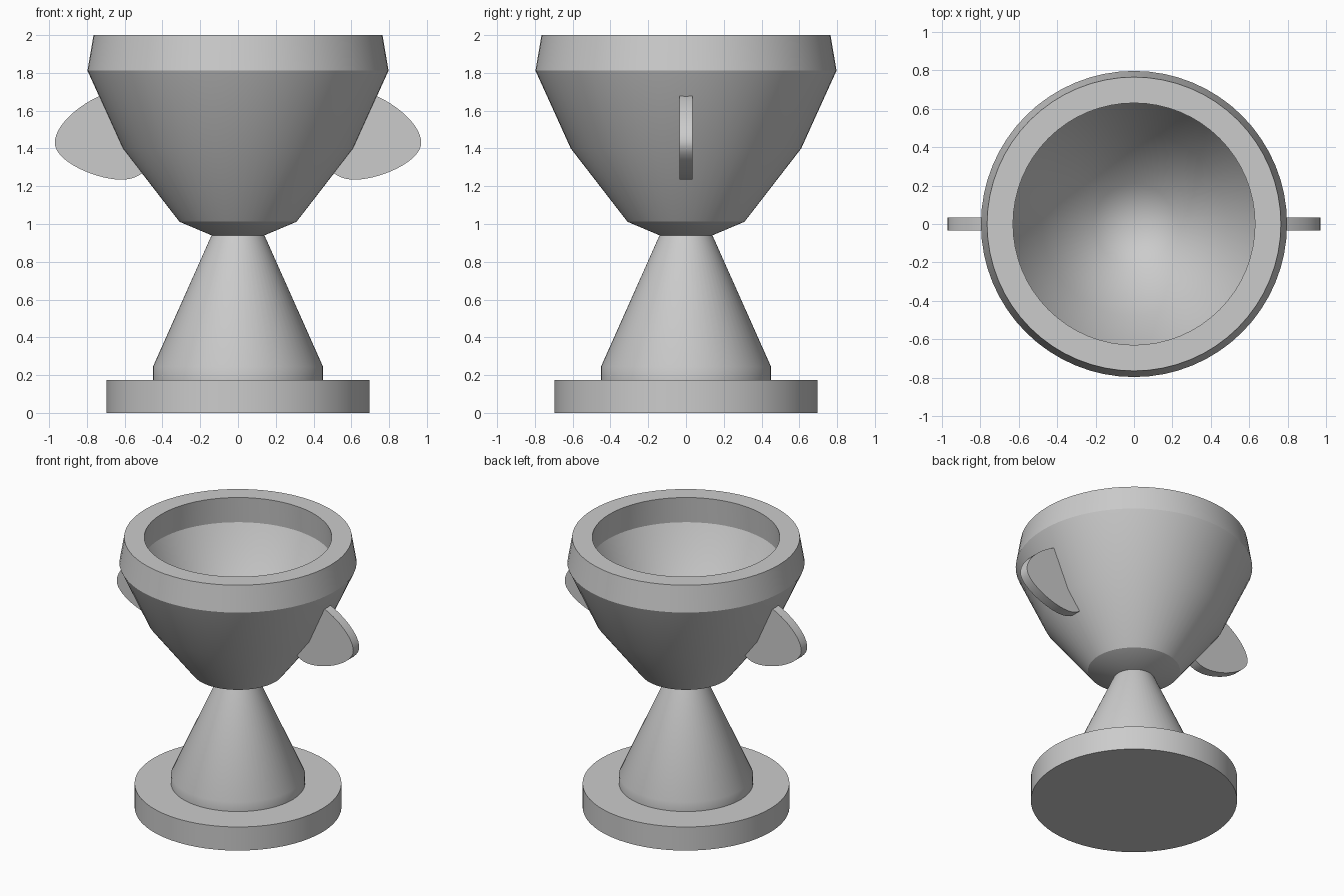
import bpy
import bmesh
import math
from mathutils import Vector

cube = bpy.data.objects.get("Cube")
if cube:
    bpy.data.objects.remove(cube, do_unlink=True)

grey = bpy.data.materials.new("plain grey")
grey.use_nodes = True
colour = (0.6, 0.6, 0.6, 1)
grey.diffuse_color = colour
grey.node_tree.nodes["Principled BSDF"].inputs["Base Color"].default_value = colour
SIDES = 64


def finish(name, bm):
    """Turn a bmesh into a shaded object."""
    bmesh.ops.remove_doubles(bm, verts=bm.verts, dist=0.0001)
    bmesh.ops.recalc_face_normals(bm, faces=bm.faces)
    mesh = bpy.data.meshes.new(name)
    bm.to_mesh(mesh)
    bm.free()
    mesh.materials.append(grey)
    obj = bpy.data.objects.new(name, mesh)
    bpy.context.collection.objects.link(obj)
    bpy.ops.object.select_all(action="DESELECT")
    obj.select_set(True)
    bpy.context.view_layer.objects.active = obj
    bpy.ops.object.shade_smooth_by_angle(angle=math.radians(28))
    return obj


def lathe(name, profile):
    """Spin a radius/height profile around the z axis."""
    bm = bmesh.new()
    verts = [bm.verts.new((r, 0, z)) for r, z in profile]
    edges = [bm.edges.new(pair) for pair in zip(verts, verts[1:])]
    bmesh.ops.spin(bm, geom=verts + edges, cent=(0, 0, 0), axis=(0, 0, 1),
                   angle=math.tau, steps=SIDES)
    return finish(name, bm)


def bezier(a, b, c, d, steps=14):
    """Points along a cubic curve, without the last one."""
    a, b, c, d = map(Vector, (a, b, c, d))
    for i in range(steps):
        t = i / steps
        s = 1 - t
        yield a * s**3 + b * 3 * s * s * t + c * 3 * s * t * t + d * t**3


def handle(name, side):
    """Flat teardrop ear whose inner edge is buried in the bowl wall."""
    outline = [*bezier((0.70, 1.69), (0.82, 1.65), (0.97, 1.53), (0.97, 1.43)),
               *bezier((0.97, 1.43), (0.97, 1.33), (0.75, 1.235), (0.62, 1.235)),
               *bezier((0.62, 1.235), (0.56, 1.235), (0.52, 1.25), (0.46, 1.31)),
               Vector((0.53, 1.42)), Vector((0.62, 1.58))]
    bm = bmesh.new()
    face = bm.faces.new([bm.verts.new((side * p.x, -0.035, p.y)) for p in outline])
    result = bmesh.ops.extrude_face_region(bm, geom=[face])
    moved = [v for v in result["geom"] if isinstance(v, bmesh.types.BMVert)]
    bmesh.ops.translate(bm, verts=moved, vec=(0, 0.07, 0))
    return finish(name, bm)


# Foot and stem
lathe("base", [(0, 0), (0.695, 0), (0.695, 0.175), (0, 0.175)])
lathe("stem", [(0, 0.17), (0.45, 0.17), (0.45, 0.245), (0.14, 0.94), (0, 0.94)])

# Hollow bowl with an inward-leaning rim
lathe("bowl", [(0, 0.94), (0.14, 0.94), (0.31, 1.012), (0.61, 1.4),
               (0.797, 1.812), (0.765, 2), (0.63, 2), (0.645, 1.81),
               (0.48, 1.44), (0.21, 1.12), (0, 1.03)])

# Ears on both sides
handle("left_handle", 1)
handle("right_handle", -1)
